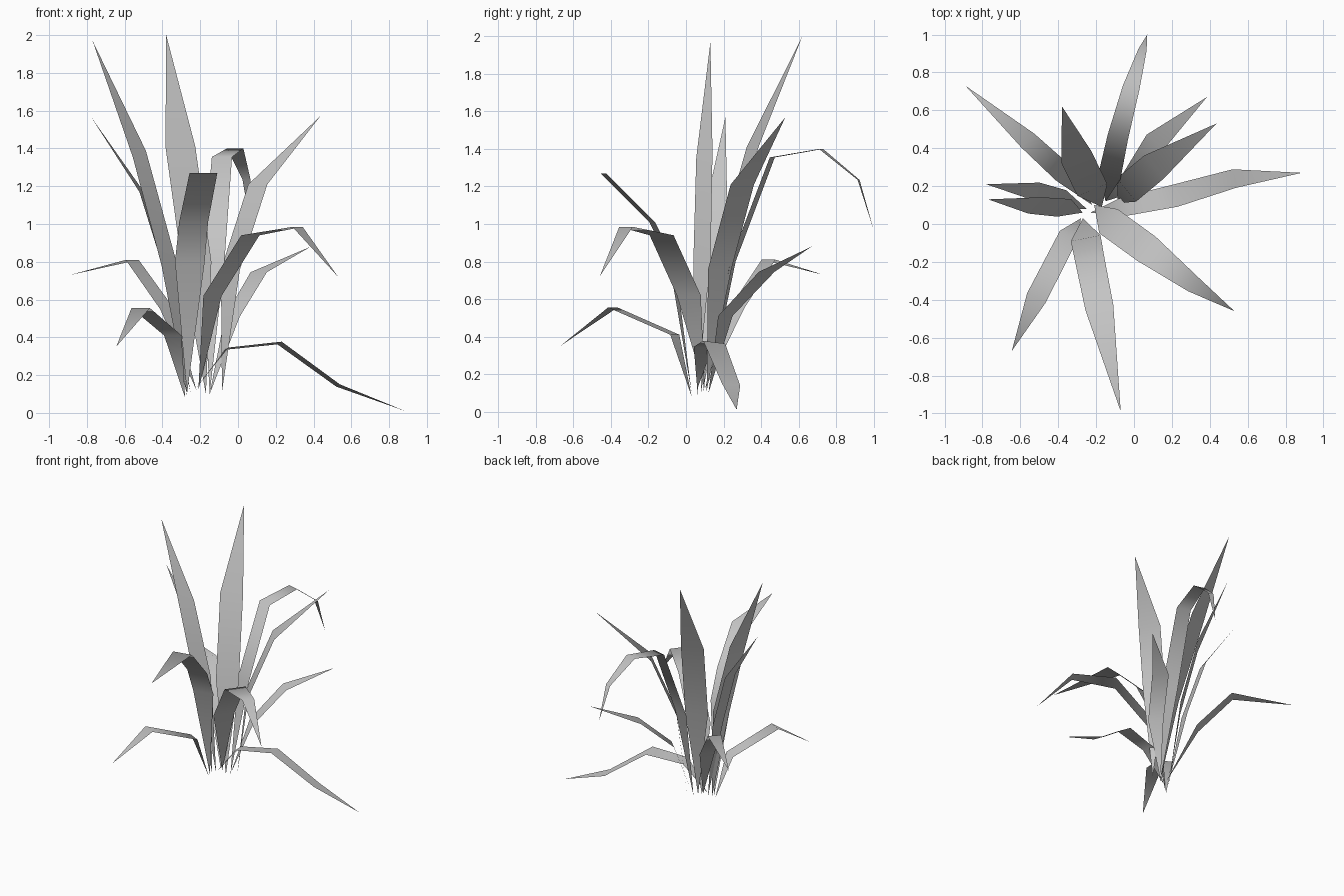
import bpy
import bmesh
from mathutils import Vector

cube = bpy.data.objects.get("Cube")
if cube:
    bpy.data.objects.remove(cube, do_unlink=True)

# Single leaf colour
leaf_grey = bpy.data.materials.new("leaf_grey")
leaf_grey.use_nodes = True
colour = (0.55, 0.55, 0.55, 1)
leaf_grey.diffuse_color = colour
shader = leaf_grey.node_tree.nodes["Principled BSDF"]
shader.inputs["Base Color"].default_value = colour
shader.inputs["Roughness"].default_value = 0.9


def make_blade(name, root, ribs, tip, across=None):
    """Flat strip pointed at both ends; each rib is (x, y, z, half width).
    The width runs level across the heading unless a direction is given."""
    root, tip = Vector(root), Vector(tip)
    heading = tip - root
    side = Vector(across or (-heading.y, heading.x, 0)).normalized()
    bm = bmesh.new()
    start = bm.verts.new(root)
    pairs = []
    for x, y, z, half in ribs:
        mid = Vector((x, y, z))
        pairs.append((bm.verts.new(mid - side * half), bm.verts.new(mid + side * half)))
    end = bm.verts.new(tip)
    bm.faces.new((start, *pairs[0]))
    for (r0, l0), (r1, l1) in zip(pairs, pairs[1:]):
        bm.faces.new((r0, r1, l1, l0))
    bm.faces.new((pairs[-1][0], end, pairs[-1][1]))
    bmesh.ops.recalc_face_normals(bm, faces=bm.faces)
    # Upper side of the blade faces the sky
    if sum(f.normal.z * f.calc_area() for f in bm.faces) < 0:
        bmesh.ops.reverse_faces(bm, faces=bm.faces)
    for f in bm.faces:
        f.smooth = True
    mesh = bpy.data.meshes.new(name)
    bm.to_mesh(mesh)
    bm.free()
    mesh.materials.append(leaf_grey)
    obj = bpy.data.objects.new(name, mesh)
    bpy.context.collection.objects.link(obj)


# Upright blades
make_blade("tall_back_blade", (-.17, .09, .1),
           [(-.22, .18, .8, .085), (-.305, .355, 1.41, .085)], (-.38, .62, 2))
make_blade("tall_right_blade", (-.27, .06, .09),
           [(-.368, .085, .8, .062), (-.522, .098, 1.37, .058)],
           (-.77, .13, 1.97), across=(.6, .75, .3))
make_blade("inner_right_blade", (-.25, .08, .1),
           [(-.37, .13, .72, .05), (-.51, .17, 1.17, .05)], (-.78, .21, 1.57))
make_blade("tall_left_blade", (-.085, .11, .11),
           [(-.04, .18, .76, .08), (.105, .3, 1.21, .08)], (.435, .53, 1.57))

# Arching blades
make_blade("back_arching_blade", (-.15, .12, .1),
           [(-.13, .25, .8, .06), (-.085, .46, 1.355, .055),
            (-.015, .72, 1.4, .045), (.045, .92, 1.235, .022)], (.07, 1, .97))
make_blade("front_arching_blade", (-.27, .03, .1),
           [(-.255, -.075, .8, .08), (-.235, -.18, 1.01, .078),
            (-.183, -.44, 1.27, .075)], (-.07, -.99, 1.27))
make_blade("front_left_blade", (-.21, .1, .12),
           [(-.135, .015, .62, .08), (.065, -.13, .94, .08),
            (.315, -.32, .985, .045)], (.53, -.46, .72))
make_blade("back_right_blade", (-.22, .1, .12),
           [(-.375, .27, .55, .055), (-.56, .44, .81, .05)], (-.89, .73, .73))

# Low blades
make_blade("back_left_blade", (-.15, .12, .1),
           [(-.03, .21, .51, .055), (.11, .43, .745, .06)], (.385, .67, .88))
make_blade("front_right_blade", (-.28, .03, .08),
           [(-.345, -.06, .41, .052), (-.515, -.39, .555, .055)], (-.645, -.67, .35))
make_blade("drooping_left_blade", (-.23, .06, .12),
           [(-.06, .09, .34, .05), (.22, .15, .37, .06),
            (.53, .24, .145, .05)], (.885, .27, .01), across=(-.19, .98, -.12))
